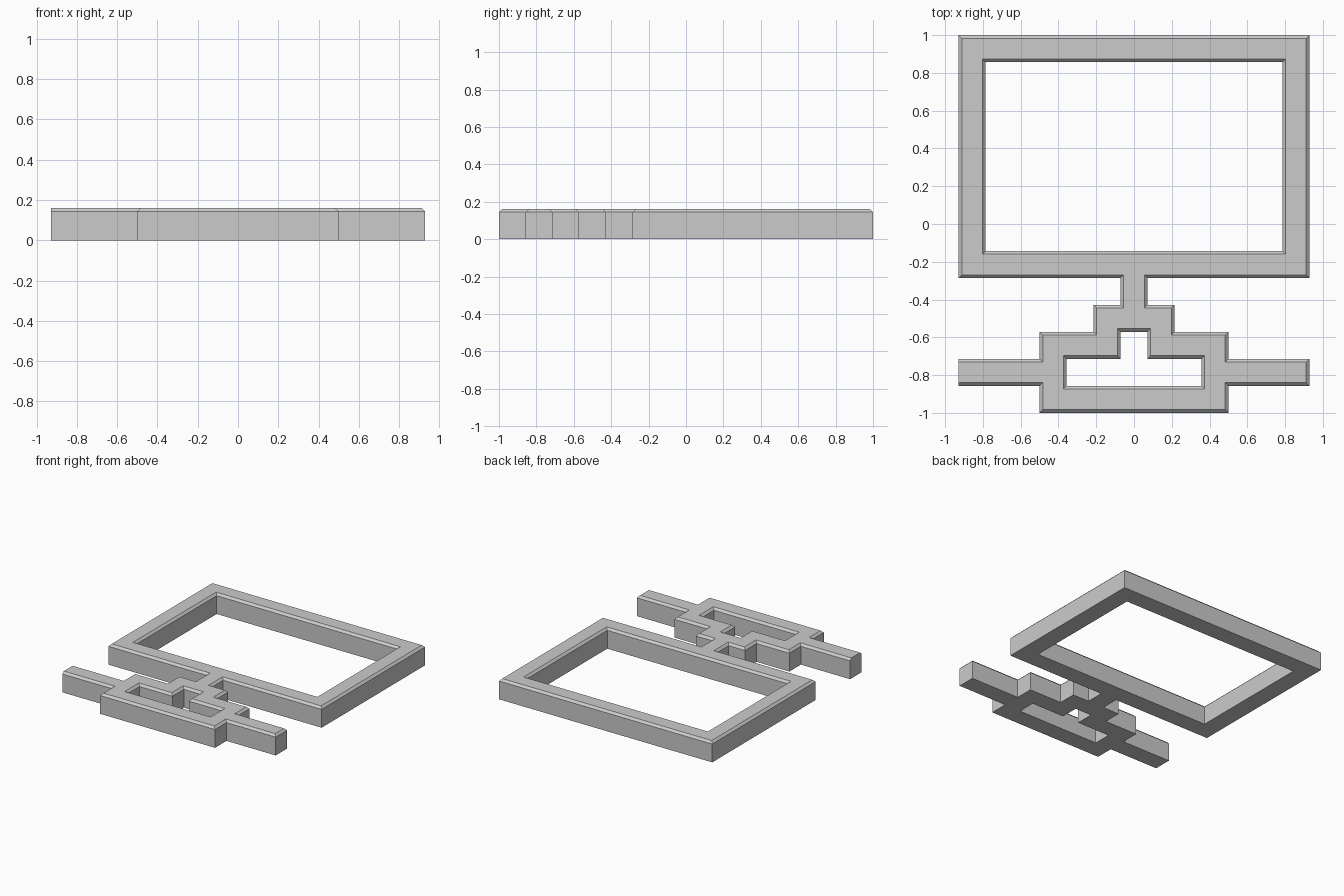
import bpy, bmesh

if "Cube" in bpy.data.objects:
    bpy.data.objects.remove(bpy.data.objects["Cube"])

# The plan sits on a lattice: x in 1/14 units, y in 1/7 units
XS = [-13, -11, -7, -5, -3, -1, 1, 3, 5, 7, 11, 13]
YS = [-7, -6, -5, -4, -3, -2, -1, 6, 7]
CHAMFER, HEIGHT = 0.017, 0.161
WALL = HEIGHT - CHAMFER

# Mirrored rectangles: half width, y start, y end
SOLIDS = [(13, -2, 7),    # large frame
          (1, -3, -2),    # neck
          (3, -4, -3),    # step
          (7, -7, -4),    # base block
          (13, -6, -5)]   # side arms
HOLES = [(11, -1, 6), (5, -6, -5), (1, -5, -4)]


def inside(rects, x, y):
    return any(abs(x) < w and a < y < b for w, a, b in rects)


def filled(i, j):
    if not (0 <= i < len(XS) - 1 and 0 <= j < len(YS) - 1):
        return False
    x, y = (XS[i] + XS[i + 1]) / 2, (YS[j] + YS[j + 1]) / 2
    return inside(SOLIDS, x, y) and not inside(HOLES, x, y)


bm = bmesh.new()
verts = {}


def vert(i, j, z):
    if (i, j, z) not in verts:
        verts[i, j, z] = bm.verts.new((XS[i] / 14, YS[j] / 7, z))
    return verts[i, j, z]


# Floor, top and outer walls of every filled cell
top = []
for i in range(len(XS) - 1):
    for j in range(len(YS) - 1):
        if not filled(i, j):
            continue
        ring = [(i, j), (i + 1, j), (i + 1, j + 1), (i, j + 1)]
        top.append(bm.faces.new([vert(*p, WALL) for p in ring]))
        bm.faces.new([vert(*p, 0) for p in reversed(ring)])
        for k, (di, dj) in enumerate([(0, -1), (1, 0), (0, 1), (-1, 0)]):
            if not filled(i + di, j + dj):
                p, q = ring[k], ring[(k + 1) % 4]
                bm.faces.new([vert(*p, 0), vert(*q, 0), vert(*q, WALL), vert(*p, WALL)])

# Chamfered top rim
bm.normal_update()
bmesh.ops.inset_region(bm, faces=top, thickness=CHAMFER,
                       use_boundary=True, use_even_offset=True)
for v in {v for f in top for v in f.verts}:
    v.co.z = HEIGHT
    # The left arm has a square-cut end
    if v.co.x < -0.9 and -6 / 7 < v.co.y < -5 / 7:
        v.co.x = -13 / 14

bmesh.ops.recalc_face_normals(bm, faces=bm.faces)
mesh = bpy.data.meshes.new("frame_on_stepped_stand")
bm.to_mesh(mesh)
bm.free()
bpy.context.collection.objects.link(bpy.data.objects.new("frame_on_stepped_stand", mesh))
